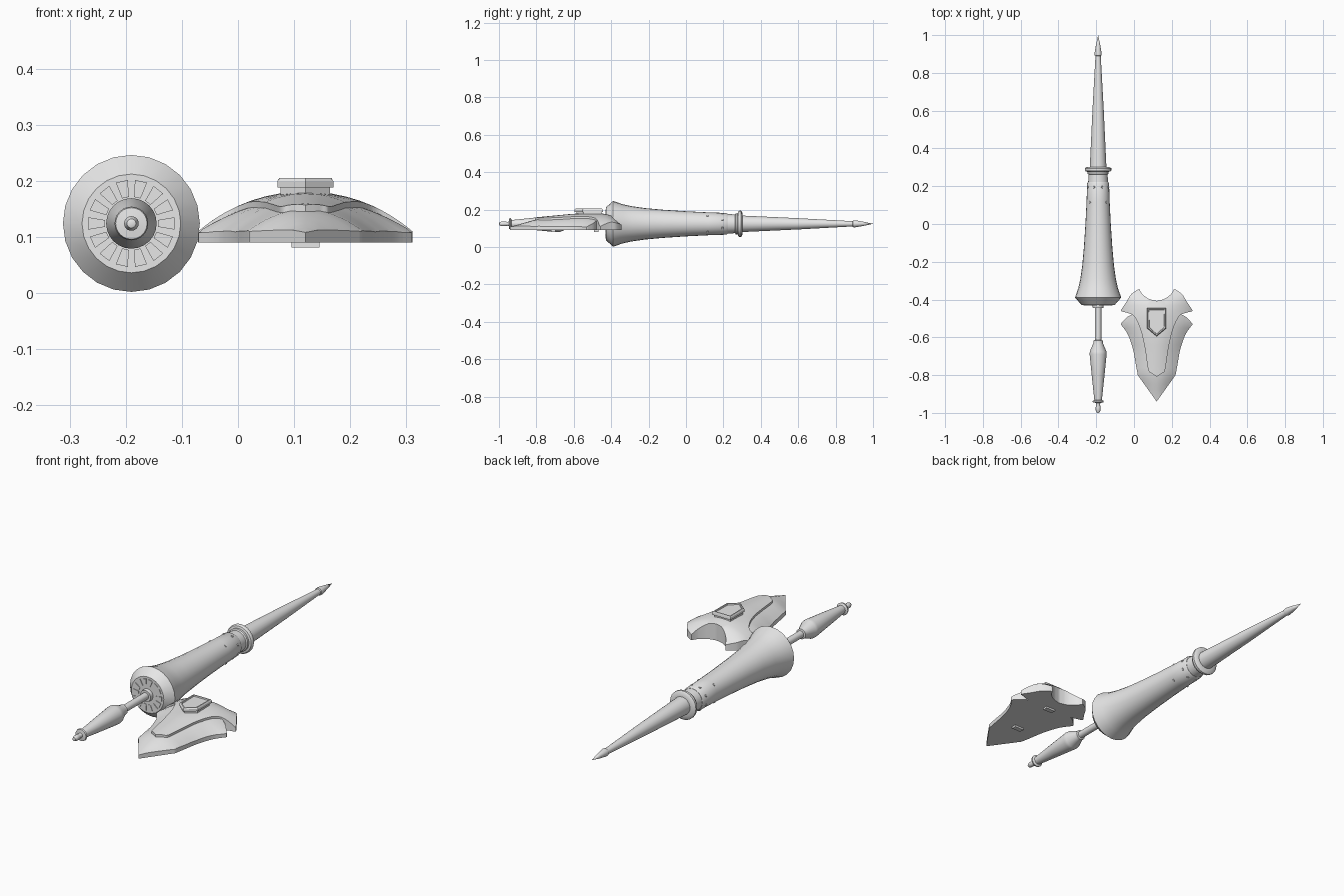
import bpy, bmesh, math
from mathutils import Vector, Matrix

if "Cube" in bpy.data.objects:
    bpy.data.objects.remove(bpy.data.objects["Cube"], do_unlink=True)

AXIS_X, AXIS_Z = -0.19, 0.124      # lance axis, parallel to y
SHIELD_X, BACK_Z, RIM_Z = 0.12, 0.09, 0.108

steel = bpy.data.materials.new("light grey steel")
steel.use_nodes = True
steel.diffuse_color = (0.8, 0.8, 0.8, 1)
steel.node_tree.nodes["Principled BSDF"].inputs["Base Color"].default_value = (0.8, 0.8, 0.8, 1)


def finish(bm, name, angle=32):
    bmesh.ops.recalc_face_normals(bm, faces=bm.faces)
    mesh = bpy.data.meshes.new(name)
    bm.to_mesh(mesh)
    bm.free()
    mesh.materials.append(steel)
    mesh.shade_smooth()
    mesh.set_sharp_from_angle(angle=math.radians(angle))
    obj = bpy.data.objects.new(name, mesh)
    bpy.context.collection.objects.link(obj)
    return obj


def lathe(name, profile, sides=24):
    """Spin (y, radius) points around the lance axis."""
    bm = bmesh.new()
    pts = [bm.verts.new((AXIS_X, y, AXIS_Z + r)) for y, r in profile]
    edges = [bm.edges.new(p) for p in zip(pts, pts[1:])]
    bmesh.ops.spin(bm, geom=pts + edges, cent=(AXIS_X, 0, AXIS_Z), axis=(0, 1, 0),
                   angle=math.tau, steps=sides, use_duplicate=False)
    bmesh.ops.remove_doubles(bm, verts=bm.verts, dist=1e-5)
    return finish(bm, name)


def curve(points, steps=4):
    """Smooth path through the points."""
    out = []
    p = [Vector(q) for q in points]
    p = [p[0]] + p + [p[-1]]
    for a, b, c, d in zip(p, p[1:], p[2:], p[3:]):
        for i in range(steps):
            t = i / steps
            out.append(0.5 * (2 * b + (c - a) * t + (2 * a - 5 * b + 4 * c - d) * t * t
                              + (3 * b - a - 3 * c + d) * t ** 3))
    return out + [p[-1]]


def mirrored(half):
    """Close a half outline that starts and ends on the centre line."""
    return half + [Vector((-q[0], q[1])) for q in reversed(half[1:-1])]


def prism(bm, outline, z0, z1):
    base = bm.faces.new([bm.verts.new((SHIELD_X + q[0], q[1], z0)) for q in outline])
    new = bmesh.ops.extrude_face_region(bm, geom=[base])["geom"]
    bmesh.ops.translate(bm, verts=[g for g in new if isinstance(g, bmesh.types.BMVert)],
                        vec=(0, 0, z1 - z0))
    return [g for g in new if isinstance(g, bmesh.types.BMFace)][0]


def interp(table, y):
    for (a, va), (b, vb) in zip(table, table[1:]):
        if y <= b:
            return va + (vb - va) * max(0, (y - a) / (b - a))
    return table[-1][1]


WIDTH = [(-0.94, 0.01), (-0.796, 0.105), (-0.664, 0.126), (-0.585, 0.154), (-0.52, 0.193)]
PEAK = [(-0.94, 0), (-0.8, 0.04), (-0.6, 0.059), (-0.45, 0.062), (-0.4, 0.05), (-0.345, 0)]


def plate(name, half, lift):
    """Flat-backed plate whose top follows the shield's dome."""
    bm = bmesh.new()
    prism(bm, mirrored(half), BACK_Z, RIM_Z)
    cuts = [((SHIELD_X + i * 0.024, 0, 0), (1, 0, 0)) for i in range(-7, 8)]
    cuts += [((0, -0.94 + i * 0.03, 0), (0, 1, 0)) for i in range(1, 20)]
    for co, no in cuts:
        bmesh.ops.bisect_plane(bm, geom=bm.verts[:] + bm.edges[:] + bm.faces[:],
                               plane_co=co, plane_no=no, dist=1e-5)
    for v in bm.verts:
        if v.co.z > RIM_Z - 0.001:
            u = min(1, abs(v.co.x - SHIELD_X) / interp(WIDTH, v.co.y))
            v.co.z += interp(PEAK, v.co.y) * (1 - u * u) + lift * (1 - u ** 4)
    bmesh.ops.triangulate(bm, faces=[f for f in bm.faces if len(f.verts) > 4])
    return finish(bm, name, 35)


# Lance: grip, sleeve, collar and spike
lathe("grip", [(-1, 0), (-0.997, 0.008), (-0.985, 0.013), (-0.97, 0.013), (-0.955, 0.01),
               (-0.947, 0.012), (-0.945, 0.028), (-0.937, 0.03), (-0.932, 0.02),
               (-0.8, 0.034), (-0.69, 0.045), (-0.675, 0.044), (-0.63, 0.025),
               (-0.617, 0.025), (-0.615, 0.017), (-0.445, 0.017), (-0.445, 0.028),
               (-0.425, 0.03)])
lathe("flared_sleeve", [(-0.428, 0), (-0.428, 0.088), (-0.39, 0.122), (-0.382, 0.12),
                        (-0.34, 0.105), (-0.29, 0.094), (-0.22, 0.084), (-0.12, 0.075),
                        (0, 0.067), (0.12, 0.061), (0.215, 0.058), (0.222, 0.054),
                        (0.222, 0)])
lathe("collar", [(0.215, 0), (0.215, 0.053), (0.262, 0.05), (0.266, 0.056),
                 (0.276, 0.056), (0.279, 0.066), (0.285, 0.07), (0.295, 0.07),
                 (0.3, 0.064), (0.303, 0.045), (0.303, 0)])
lathe("spike", [(0.3, 0), (0.3, 0.044), (0.6, 0.03), (0.89, 0.014), (0.893, 0.018),
                (0.903, 0.019), (0.95, 0.011), (1, 0)])

# Ring of raised vanes on the rear face of the sleeve
bm = bmesh.new()
for i in range(14):
    a = math.tau * i / 14
    quad = []
    for r, w in ((0.047, -0.006), (0.077, -0.011), (0.077, 0.011), (0.047, 0.006)):
        quad.append(bm.verts.new((AXIS_X + r * math.cos(a) - w * math.sin(a), -0.427,
                                  AXIS_Z + r * math.sin(a) + w * math.cos(a))))
    new = bmesh.ops.extrude_face_region(bm, geom=[bm.faces.new(quad)])["geom"]
    bmesh.ops.translate(bm, verts=[g for g in new if isinstance(g, bmesh.types.BMVert)],
                        vec=(0, -0.004, 0))
finish(bm, "rear_vanes")

# Rivets around the front of the sleeve
bm = bmesh.new()
for y, r, count in ((0.195, 0.059, 8), (0.115, 0.061, 4)):
    for i in range(count):
        spin = Matrix.Rotation(math.tau * (i + 0.5) / count, 4, 'Y')
        place = Matrix.Translation((AXIS_X, y, AXIS_Z)) @ spin @ Matrix.Translation((0, 0, r))
        bmesh.ops.create_cone(bm, cap_ends=True, segments=8, radius1=0.007, radius2=0.005,
                              depth=0.006, matrix=place)
finish(bm, "sleeve_rivets")

# Shield: lower plate with wings and pointed tail
lower = [Vector((0, -0.47))] + curve([(0.115, -0.472), (0.155, -0.492), (0.188, -0.526)])
lower += curve([(0.19, -0.532), (0.154, -0.582), (0.126, -0.66), (0.111, -0.74),
                (0.1, -0.8)]) + [Vector((0, -0.94))]
plate("shield_lower_plate", lower, 0)

# Shield: upper plate with horns and a tongue down the middle
upper = curve([(0, -0.407), (0.04, -0.397), (0.075, -0.372), (0.092, -0.345)])
upper += curve([(0.1, -0.347), (0.135, -0.372), (0.16, -0.412), (0.191, -0.458)])
upper += curve([(0.186, -0.463), (0.15, -0.472), (0.118, -0.49), (0.085, -0.56),
                (0.062, -0.66), (0.045, -0.77), (0.028, -0.79), (0, -0.808)])
plate("shield_upper_plate", upper, 0.011)

# Crest: neck and a rimmed pentagon cap
def crest(s):
    c = -0.51
    return [(x * s, c + (y - c) * s) for x, y in
            ((-0.05, -0.445), (-0.05, -0.553), (0, -0.595), (0.05, -0.553), (0.05, -0.445))]

bm = bmesh.new()
prism(bm, crest(0.88), 0.15, 0.19)
cap = prism(bm, crest(1), 0.188, 0.199)
bmesh.ops.inset_individual(bm, faces=[cap], thickness=0.005, depth=0.006)
bmesh.ops.inset_individual(bm, faces=[cap], thickness=0.006, depth=0)
bmesh.ops.inset_individual(bm, faces=[cap], thickness=0.002, depth=-0.006)
finish(bm, "shield_crest")

# Two strap lugs on the back of the shield
for name, y in (("upper_strap_lug", -0.48), ("lower_strap_lug", -0.71)):
    bm = bmesh.new()
    prism(bm, [(-0.025, y - 0.012), (0.025, y - 0.012), (0.025, y + 0.012),
               (-0.025, y + 0.012)], 0.081, 0.095)
    finish(bm, name)
